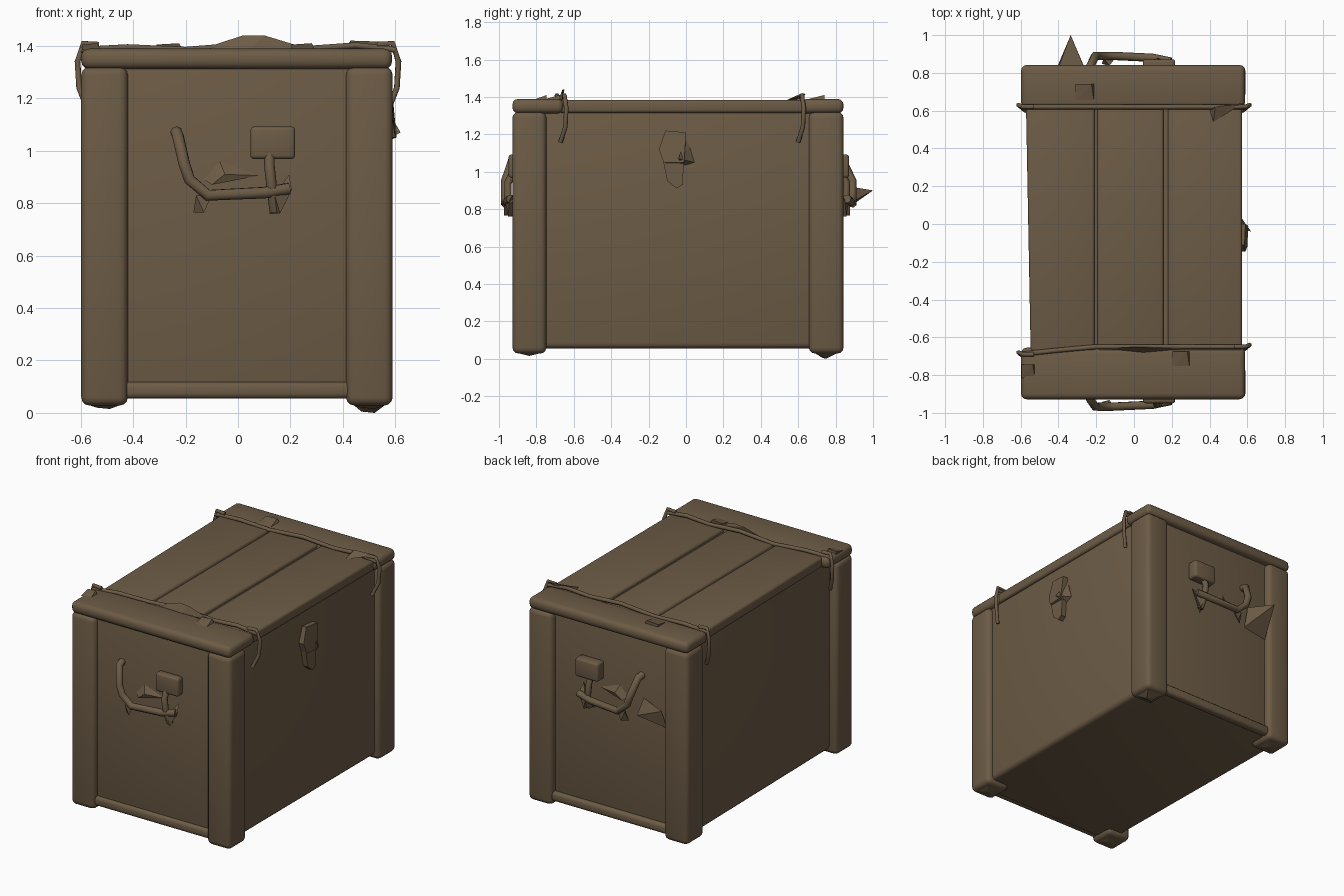
import bpy, bmesh, math
from mathutils import Vector

if "Cube" in bpy.data.objects:
    bpy.data.objects.remove(bpy.data.objects["Cube"], do_unlink=True)

brown = bpy.data.materials.new("aged_brown_wood")
brown.use_nodes = True
COLOUR = (0.152, 0.106, 0.061, 1)
brown.diffuse_color = COLOUR
shader = brown.node_tree.nodes["Principled BSDF"]
shader.inputs["Base Color"].default_value = COLOUR
shader.inputs["Roughness"].default_value = 0.9


def finish(name, bm, smooth=True):
    bmesh.ops.recalc_face_normals(bm, faces=bm.faces)
    mesh = bpy.data.meshes.new(name)
    bm.to_mesh(mesh)
    bm.free()
    mesh.materials.append(brown)
    obj = bpy.data.objects.new(name, mesh)
    bpy.context.collection.objects.link(obj)
    if smooth:
        bpy.ops.object.select_all(action='DESELECT')
        obj.select_set(True)
        bpy.context.view_layer.objects.active = obj
        bpy.ops.object.shade_smooth_by_angle(angle=math.radians(40))
    return obj


def box(name, lo, hi, bevel=0.0, shape=None):
    """Box between two corners; shape may move its vertices before bevelling."""
    bm = bmesh.new()
    bmesh.ops.create_cube(bm, size=1)
    lo, hi = Vector(lo), Vector(hi)
    for v in bm.verts:
        v.co = Vector([lo[i] + (v.co[i] + 0.5) * (hi[i] - lo[i]) for i in range(3)])
        if shape:
            shape(v.co)
    if bevel:
        bmesh.ops.bevel(bm, geom=bm.edges[:], offset=bevel, segments=3,
                        profile=0.5, affect='EDGES')
    return finish(name, bm)


def hull(name, points):
    """Small angular scrap spanned by a few points."""
    bm = bmesh.new()
    for p in points:
        bm.verts.new(p)
    bmesh.ops.convex_hull(bm, input=bm.verts[:])
    return finish(name, bm, smooth=False)


def tube(name, points, radius, sides=2):
    """Bent bar following a polyline."""
    curve = bpy.data.curves.new(name, 'CURVE')
    curve.dimensions = '3D'
    curve.bevel_depth = radius
    curve.bevel_resolution = sides
    curve.use_fill_caps = True
    line = curve.splines.new('POLY')
    line.points.add(len(points) - 1)
    for p, co in zip(line.points, points):
        p.co = (*co, 1)
    curve.materials.append(brown)
    obj = bpy.data.objects.new(name, curve)
    bpy.context.collection.objects.link(obj)
    return obj


def lean_right_side(co):
    """The right side draws in towards the front."""
    if co.x < -0.5 and co.y < 0:
        co.x += 0.025


FRONT, BACK = -0.928, 0.842

# Chest body with recessed, slightly crooked panels
box("chest_body", (-0.565, -0.892, 0.055), (0.555, 0.798, 1.34), 0.03, lean_right_side)

# Corner posts with worn, stubby feet
for inner, outer, side in ((0.412, 0.59, "left"), (-0.42, -0.598, "right")):
    for y0, y1, end in ((FRONT, -0.747, "front"), (0.657, BACK, "back")):
        x0, x1 = sorted((inner, outer))
        low = 0.0 if (side == "left" and end == "back") else 0.015
        box(f"{end}_{side}_post", (x0, y0, 0.028), (x1, y1, 1.32), 0.032)
        cx, cy = (x0 + x1) / 2, (y0 + y1) / 2
        hull(f"{end}_{side}_foot",
             [(cx + a * 0.06, cy + b * 0.06, 0.03) for a in (-1, 1) for b in (-1, 1)] +
             [(cx + 0.02, cy, low), (cx - 0.03, cy - 0.02, low + 0.005)])

# Bottom rails at both ends
box("front_bottom_rail", (-0.44, FRONT + 0.015, 0.055), (0.44, -0.86, 0.118), 0.02)
box("back_bottom_rail", (-0.44, 0.77, 0.055), (0.44, BACK - 0.015, 0.118), 0.02)

# Lid: base, three planks and two end caps
box("lid_base", (-0.53, -0.88, 1.3), (0.55, 0.79, 1.362))
for i, (x0, x1) in enumerate(((-0.572, -0.208), (-0.194, 0.157), (0.18, 0.572))):
    box(f"lid_plank_{i + 1}", (x0, -0.68, 1.315), (x1, 0.64, 1.384), 0.016, lean_right_side)
box("front_lid_cap", (-0.598, FRONT, 1.312), (0.588, -0.655, 1.389), 0.03)
box("back_lid_cap", (-0.598, 0.615, 1.312), (0.588, BACK, 1.389), 0.03)

# Straps lying over the lid, with loops hanging at each side
for y, lean, end in ((-0.65, -0.04, "front"), (0.62, 0.0, "back")):
    tube(f"{end}_strap", [(-0.6, y + lean, 1.385), (-0.42, y + lean / 2, 1.395),
                          (-0.2, y, 1.385), (0.05, y, 1.405), (0.28, y, 1.39),
                          (0.45, y, 1.402), (0.6, y, 1.385)], 0.013, 1)
    for sx, side in ((1, "left"), (-1, "right")):
        shift = lean if sx < 0 else 0
        tube(f"{end}_{side}_strap_loop",
             [(sx * 0.53, y + shift, 1.405), (sx * 0.59, y + shift, 1.41),
              (sx * 0.612, y + shift + 0.01, 1.34), (sx * 0.606, y + shift + 0.005, 1.24),
              (sx * 0.575, y + shift - 0.02, 1.16)], 0.012, 1)

# Splinters and loose patches on the lid
for name, x, y, s in (("back_lid_patch", -0.26, 0.69, 0.05),
                      ("front_lid_patch", 0.25, -0.72, 0.045),
                      ("corner_lid_patch", -0.56, -0.78, 0.035)):
    hull(name, [(x - s, y - s, 1.385), (x + s, y - s, 1.385), (x + s, y + s, 1.385),
                (x - s, y + s, 1.385), (x - s, y + s, 1.405), (x + s * 0.7, y + s, 1.41)])
hull("back_corner_splinter", [(0.4, 0.61, 1.385), (0.46, 0.61, 1.385), (0.42, 0.54, 1.384),
                              (0.43, 0.62, 1.42), (0.58, 0.64, 1.415)])
hull("lid_strap_knot", [(-0.15, -0.66, 1.385), (0.28, -0.66, 1.385), (0.05, -0.68, 1.39),
                        (0.02, -0.65, 1.44), (0.1, -0.66, 1.44)])

# Side clasp: plate leaning outwards, tongue below and a bent barb
hull("clasp_plate", [(0.545, -0.11, 1.22), (0.585, -0.11, 1.22), (0.545, 0.0, 1.21),
                     (0.59, 0.0, 1.21), (0.545, -0.145, 1.12), (0.59, -0.145, 1.12),
                     (0.545, -0.12, 1.05), (0.6, -0.12, 1.05), (0.545, -0.01, 1.03),
                     (0.605, -0.01, 1.05)])
hull("clasp_tongue", [(x, y, z) for x in (0.545, 0.59) for y, z in
                      ((-0.125, 1.07), (-0.01, 1.05), (-0.1, 0.95), (-0.05, 0.91), (-0.02, 0.93))])
hull("clasp_barb", [(0.55, 0.0, 1.19), (0.55, -0.02, 1.03), (0.56, 0.045, 1.05),
                    (0.62, -0.04, 1.07), (0.56, 0.02, 1.13)])

# Carrying handles, the same on both ends
for wall, out, reach, end in ((-0.892, -1, 0.075, "front"), (0.798, 1, 0.092, "back")):
    def at(x, depth, z):
        return (x, wall + out * depth, z)

    tube(f"{end}_handle_bar",
         [at(-0.235, 0.0, 1.07), at(-0.23, 0.04, 1.06), at(-0.205, reach, 0.95),
          at(-0.185, reach, 0.89), at(-0.115, reach, 0.83), at(0.1, reach - 0.01, 0.84),
          at(0.195, reach - 0.03, 0.855)], 0.023)
    y0, y1 = sorted((wall, wall + out * (reach - 0.018)))
    box(f"{end}_handle_block", (0.047, y0, 0.968), (0.218, y1, 1.092), 0.015)
    tube(f"{end}_handle_link", [at(0.12, 0.03, 1.0), at(0.12, 0.06, 0.94),
                                at(0.13, 0.06, 0.85), at(0.14, 0.03, 0.77)], 0.02)
    hull(f"{end}_handle_hook", [at(0.12, 0, 0.76), at(0.16, 0.06, 0.76), at(0.205, 0.05, 0.85),
                                at(0.195, 0.01, 0.91), at(0.14, 0.07, 0.83)])
    hull(f"{end}_handle_tab", [at(-0.17, 0.05, 0.765), at(-0.13, 0.08, 0.765),
                               at(-0.1, 0.08, 0.83), at(-0.16, 0.08, 0.83), at(-0.13, 0.04, 0.83)])
    hull(f"{end}_handle_scrap", [at(-0.13, 0, 0.89), at(-0.07, 0, 0.96), at(0.08, 0, 0.905),
                                 at(-0.05, 0.03, 0.91), at(-0.1, 0.025, 0.87)])

# Bent spike beside the back handle
hull("back_spike", [(-0.42, 0.8, 0.76), (-0.25, 0.8, 0.79), (-0.26, 0.82, 0.93),
                    (-0.4, 0.83, 0.88), (-0.335, 1.0, 0.9)])
